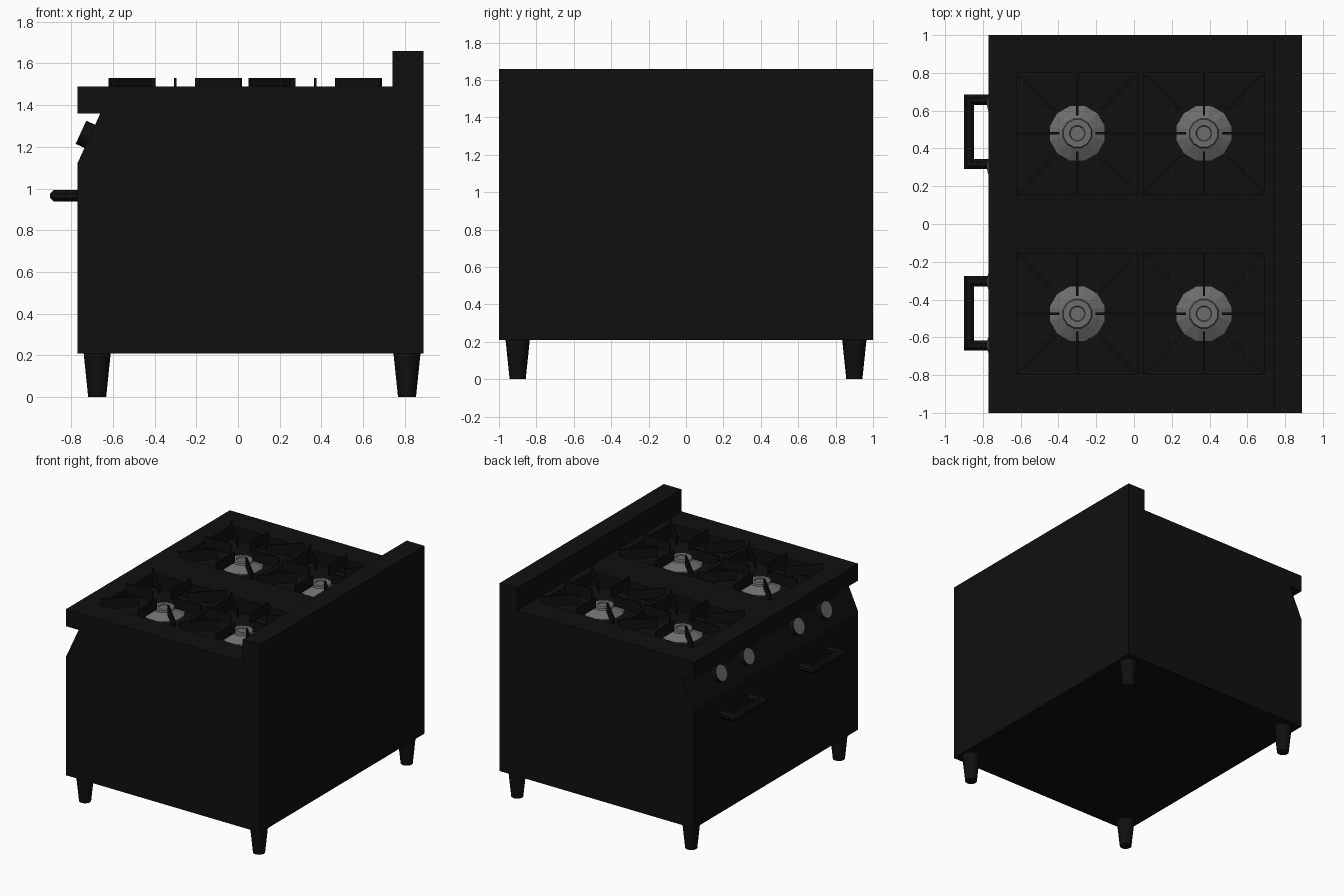
import bpy, bmesh
from math import pi, cos, sin, sqrt, atan2
from mathutils import Matrix, Vector

if "Cube" in bpy.data.objects:
    bpy.data.objects.remove(bpy.data.objects["Cube"])


def material(name, v):
    m = bpy.data.materials.new(name)
    m.diffuse_color = (v, v, v, 1)
    m.use_nodes = True
    m.node_tree.nodes["Principled BSDF"].inputs["Base Color"].default_value = m.diffuse_color
    return m


BLACK = material("black_enamel", 0.005)
GREY = material("burner_grey", 0.15)


def finish(bm, name, *mats):
    bmesh.ops.recalc_face_normals(bm, faces=bm.faces)
    me = bpy.data.meshes.new(name)
    bm.to_mesh(me)
    bm.free()
    ob = bpy.data.objects.new(name, me)
    bpy.context.collection.objects.link(ob)
    for m in mats:
        me.materials.append(m)
    return ob


def smooth(ob, angle=0.6):
    bpy.ops.object.select_all(action='DESELECT')
    ob.select_set(True)
    bpy.context.view_layer.objects.active = ob
    bpy.ops.object.shade_smooth_by_angle(angle=angle)


def box(bm, lo, hi, mat=Matrix()):
    lo, hi = Vector(lo), Vector(hi)
    m = mat @ Matrix.Translation((lo + hi) / 2) @ Matrix.Diagonal((*(hi - lo), 1))
    bmesh.ops.create_cube(bm, size=1, matrix=m)


def loft(bm, rings):
    # skin consecutive rings of points, capping both ends
    vs = [[bm.verts.new(p) for p in r] for r in rings]
    n = len(vs[0])
    for a, b in zip(vs, vs[1:]):
        for i in range(n):
            j = (i + 1) % n
            bm.faces.new((a[i], a[j], b[j], b[i]))
    bm.faces.new(vs[0][::-1])
    bm.faces.new(vs[-1])


def circle(r, z, n, c=(0, 0), off=0.0):
    return [Vector((c[0] + r * cos(2 * pi * (i + off) / n),
                    c[1] + r * sin(2 * pi * (i + off) / n), z)) for i in range(n)]


CENTRES = [(x, y) for x in (-0.30, 0.37) for y in (-0.475, 0.48)]
HALF = 0.32

# Body: side profile with overhang, sloped control panel and backsplash
profile = [(-0.77, 0.21), (0.89, 0.21), (0.89, 1.66), (0.74, 1.66), (0.74, 1.49),
           (-0.77, 1.49), (-0.77, 1.36), (-0.66, 1.36), (-0.77, 1.12)]
bm = bmesh.new()
loft(bm, [[(x, y, z) for x, z in profile] for y in (-1, 1)])
body = finish(bm, "oven_body", BLACK)

# Burner wells cut into the cooktop
bm = bmesh.new()
for x, y in CENTRES:
    box(bm, (x - HALF, y - HALF, 1.38), (x + HALF, y + HALF, 1.6))
cutter = finish(bm, "well_cutter", BLACK)
cutter.hide_render = True
mod = body.modifiers.new("wells", 'BOOLEAN')
mod.operation = 'DIFFERENCE'
mod.solver = 'EXACT'
mod.object = cutter
bpy.context.view_layer.objects.active = body
bpy.ops.object.modifier_apply(modifier=mod.name)
bpy.data.objects.remove(cutter)

# Burners and pan-support blades
BURNER = [(0.15, 1.379), (0.15, 1.388), (0.08, 1.425), (0.075, 1.437),
          (0.042, 1.437), (0.038, 1.43)]
for x, y in CENTRES:
    bm = bmesh.new()
    loft(bm, [circle(r, z, 12, (x, y), 0.5) for r, z in BURNER])
    finish(bm, "burner", GREY)

    bm = bmesh.new()
    for k in range(8):
        start, end = (0.17, HALF * sqrt(2) - 0.006) if k % 2 else (0.095, HALF)
        m = Matrix.Translation((x, y, 0)) @ Matrix.Rotation(k * pi / 4, 4, 'Z')
        box(bm, (start, -0.006, 1.45), (end, 0.006, 1.53), m)
    finish(bm, "pan_support", BLACK)

# Control knobs on the sloped panel
tilt = Matrix.Rotation(-atan2(0.909, 0.417), 4, 'Y')
for y in (-0.64, -0.305, 0.305, 0.64):
    bm = bmesh.new()
    loft(bm, [circle(0.061, z, 20) for z in (-0.005, 0.047)])
    bm.faces.ensure_lookup_table()
    bm.faces[-1].material_index = 1
    bm.transform(Matrix.Translation((-0.71, y, 1.25)) @ tilt)
    smooth(finish(bm, "control_knob", BLACK, GREY))

# Door handles: octagonal bar bent into a U with mitred corners
for yc in (-0.473, 0.488):
    bm = bmesh.new()
    h, r, xb = 0.17, 0.027, -0.873
    rings = []
    for px, py, ax, ay in ((-0.765, -h, 0, 1), (xb, -h, 1, 1),
                           (xb, h, 1, -1), (-0.765, h, 0, -1)):
        ring = []
        for i in range(8):
            t = 2 * pi * (i + 0.5) / 8
            c, s = r * cos(t) / cos(pi / 8), r * sin(t) / cos(pi / 8)
            ring.append((px + ax * c, yc + py + ay * c, 0.965 + s))
        rings.append(ring)
    loft(bm, rings)
    finish(bm, "door_handle", BLACK)

# Tapered legs
for x in (-0.675, 0.81):
    for y in (-0.9, 0.9):
        bm = bmesh.new()
        loft(bm, [circle(0.043, 0, 16, (x, y)), circle(0.065, 0.212, 16, (x, y))])
        smooth(finish(bm, "leg", BLACK))
